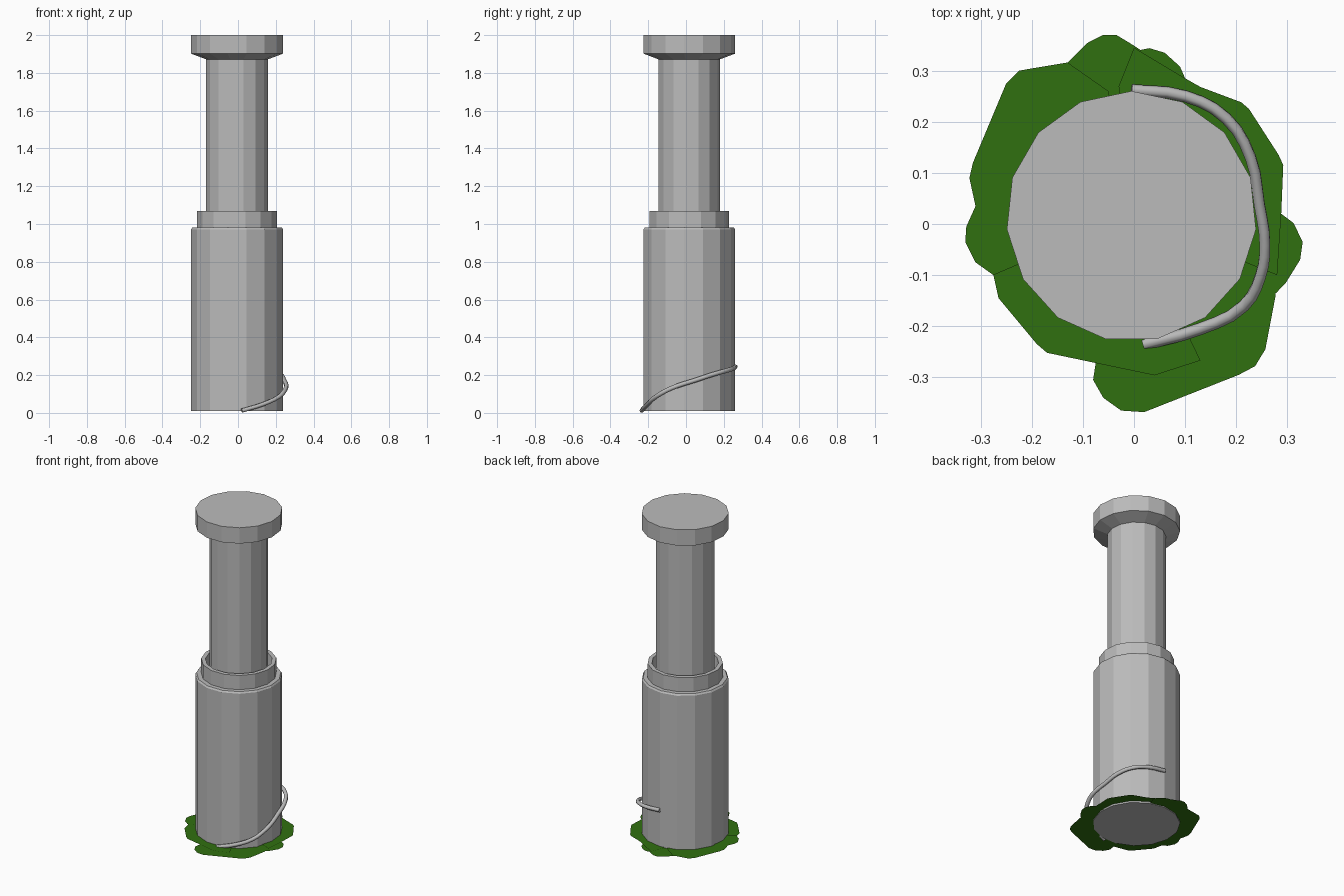
import bpy, bmesh, math
from mathutils import Vector

if "Cube" in bpy.data.objects:
    bpy.data.objects.remove(bpy.data.objects["Cube"])

SIDES = 15
CX, CY = -0.005, 0.015


def material(name, rgb):
    m = bpy.data.materials.new(name)
    m.diffuse_color = (*rgb, 1)
    m.use_nodes = True
    m.node_tree.nodes["Principled BSDF"].inputs["Base Color"].default_value = m.diffuse_color
    return m


GREY = material("grey metal", (0.5, 0.5, 0.5))
GREEN = material("leaf green", (0.03, 0.16, 0.005))


def finish(name, bm, mat):
    mesh = bpy.data.meshes.new(name)
    bm.to_mesh(mesh)
    bm.free()
    mesh.materials.append(mat)
    obj = bpy.data.objects.new(name, mesh)
    bpy.context.collection.objects.link(obj)
    return obj


def turned(name, profile):
    """Faceted solid of revolution from (radius, height) pairs, capped."""
    bm = bmesh.new()
    rings = []
    for r, z in profile:
        angles = [math.pi / 2 + math.tau * i / SIDES for i in range(SIDES)]
        rings.append([bm.verts.new((CX + r * math.cos(a), CY + r * math.sin(a), z)) for a in angles])
    for lo, hi in zip(rings, rings[1:]):
        for i in range(SIDES):
            j = (i + 1) % SIDES
            bm.faces.new((lo[i], lo[j], hi[j], hi[i]))
    bm.faces.new(rings[0][::-1])
    bm.faces.new(rings[-1])
    return finish(name, bm, GREY)


# Wide lower body with stepped collar and recess
turned("body", [(0.245, 0.01), (0.245, 0.972), (0.238, 0.982), (0.212, 0.982),
                (0.212, 1.07), (0.188, 1.07), (0.182, 1.0)])
# Narrow upper shaft and flared cap
turned("shaft", [(0.165, 1.0), (0.165, 1.872)])
turned("cap", [(0.165, 1.872), (0.245, 1.902), (0.245, 2.0)])

# Flat overlapping leaves: outer edge points, tucked in under the body wall
LEAVES = {
    "leaf_north": (0.016, [(-.18, .26), (-.13, .316), (-.09, .355), (-.06, .37), (-.035, .37),
                           (-.005, .352), (.09, .29)]),
    "leaf_north_small": (0.014, [(.01, .34), (.03, .344), (.06, .335), (.09, .308), (.1, .285), (.09, .27)]),
    "leaf_northwest": (0.02, [(-.05, .26), (-.13, .316), (-.225, .3), (-.25, .275), (-.315, .12),
                              (-.322, .09), (-.31, .035), (-.285, -.03)]),
    "leaf_west": (0.022, [(-.255, .07), (-.31, .035), (-.328, -.005), (-.33, -.035),
                          (-.31, -.075), (-.275, -.1)]),
    "leaf_southwest": (0.018, [(-.285, -.03), (-.275, -.1), (-.265, -.145), (-.19, -.235),
                               (-.17, -.252), (.04, -.296), (.13, -.267)]),
    "leaf_south": (0.014, [(-.075, -.272), (-.08, -.305), (-.06, -.34), (-.025, -.365), (.02, -.368),
                           (.205, -.295), (.237, -.278), (.257, -.245), (.277, -.14), (.283, -.02)]),
    "leaf_east": (0.016, [(.278, -.135), (.297, -.115), (.325, -.07), (.33, -.035), (.312, .002), (.288, .02)]),
    "leaf_northeast": (0.02, [(.28, -.1), (.288, .02), (.292, .115), (.283, .135), (.225, .225),
                              (.21, .238), (.13, .268), (.1, .285), (0, .345), (-.03, .27)]),
}
for name, (z, edge) in LEAVES.items():
    bm = bmesh.new()
    outer = [bm.verts.new((x, y, z)) for x, y in edge]
    inner = []
    for x, y in edge:
        d = Vector((x - CX, y - CY)).normalized() * 0.225
        inner.append(bm.verts.new((CX + d.x, CY + d.y, z)))
    for i in range(len(edge) - 1):
        bm.faces.new((outer[i], inner[i], inner[i + 1], outer[i + 1]))
    bmesh.ops.recalc_face_normals(bm, faces=bm.faces)
    if bm.faces[:][0].normal.z < 0:
        bmesh.ops.reverse_faces(bm, faces=bm.faces)
    finish(name, bm, GREEN)

# Thin vine climbing around the right side
PATH = [(.02, -.235, .012), (.13, -.205, .045), (.215, -.16, .085), (.248, -.1, .12), (.256, -.04, .145),
        (.245, .04, .17), (.228, .13, .2), (.18, .207, .222), (.1, .25, .235), (-.005, .262, .245)]
curve = bpy.data.curves.new("vine", "CURVE")
curve.dimensions = "3D"
curve.bevel_depth = 0.012
curve.bevel_resolution = 1
curve.resolution_u = 3
curve.use_fill_caps = True
spline = curve.splines.new("BEZIER")
spline.bezier_points.add(len(PATH) - 1)
for p, co in zip(spline.bezier_points, PATH):
    p.co = co
    p.handle_left_type = p.handle_right_type = "AUTO"
curve.materials.append(GREY)
vine = bpy.data.objects.new("vine", curve)
bpy.context.collection.objects.link(vine)
